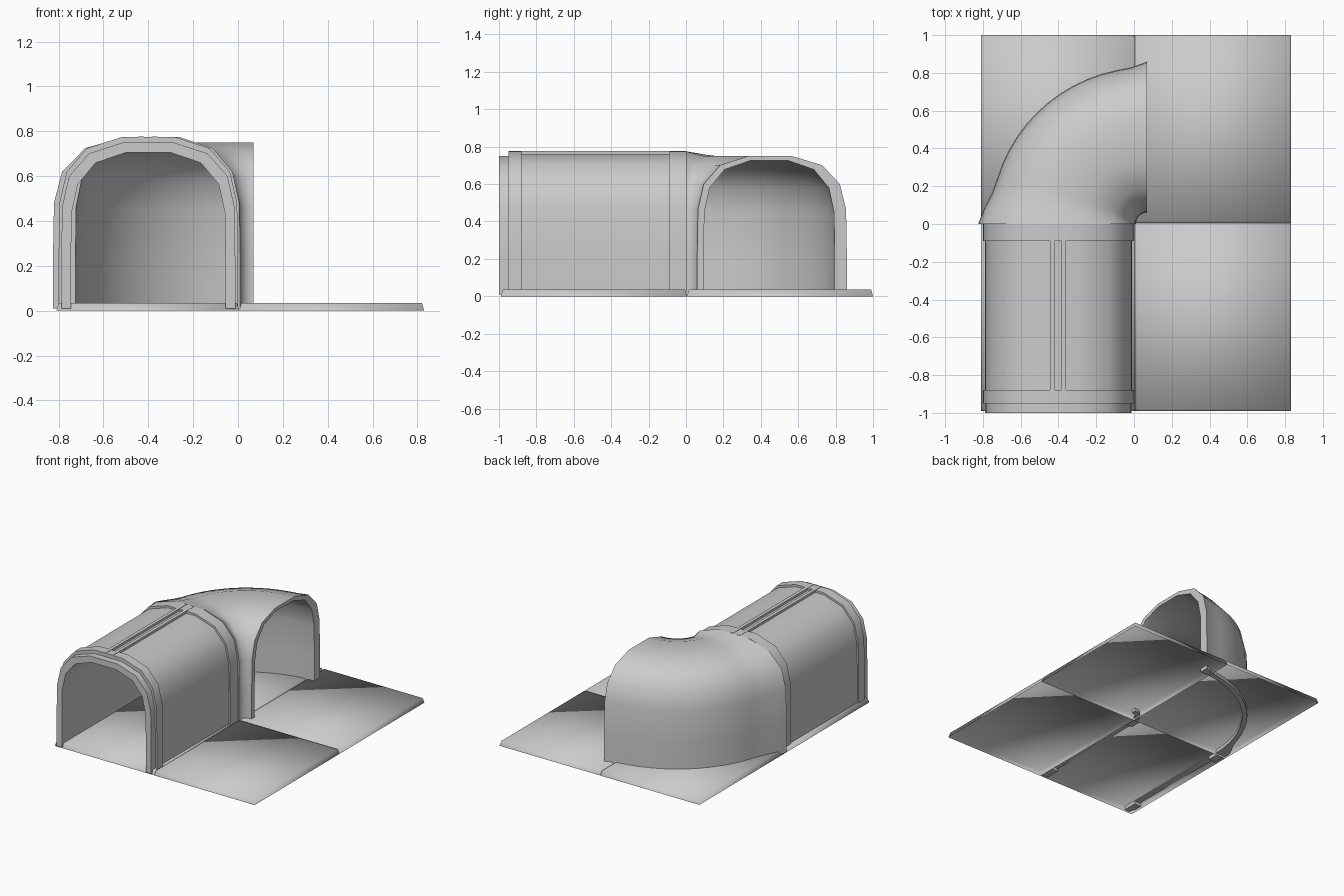
import bpy, bmesh, math
from mathutils import Vector

old = bpy.data.objects.get("Cube")
if old:
    bpy.data.objects.remove(old)

grey = bpy.data.materials.new("plain_grey")
grey.use_nodes = True
grey.diffuse_color = (0.6, 0.6, 0.6, 1)
grey.node_tree.nodes["Principled BSDF"].inputs["Base Color"].default_value = (0.6, 0.6, 0.6, 1)

# Half of the arch outline: (fraction of half width, fraction of height)
HALF_ARCH = [(1.0, 0.3), (0.99, 0.62), (0.91, 0.80), (0.68, 0.935), (0.29, 1.0)]


def finish(name, bm, angle):
    bmesh.ops.recalc_face_normals(bm, faces=bm.faces)
    mesh = bpy.data.meshes.new(name)
    bm.to_mesh(mesh)
    bm.free()
    mesh.materials.append(grey)
    obj = bpy.data.objects.new(name, mesh)
    bpy.context.collection.objects.link(obj)
    bpy.ops.object.select_all(action="DESELECT")
    bpy.context.view_layer.objects.active = obj
    obj.select_set(True)
    bpy.ops.object.shade_smooth_by_angle(angle=math.radians(angle))
    return obj


def arch(half, top, base):
    right = [(half, base)] + [(half * u, top * v) for u, v in HALF_ARCH]
    return right + [(-u, z) for u, z in reversed(right)]


def loft(name, rings, angle=35):
    """Join closed rings of points into a capped solid."""
    bm = bmesh.new()
    rows = [[bm.verts.new(p) for p in ring] for ring in rings]
    n = len(rows[0])
    for a, b in zip(rows, rows[1:]):
        for i in range(n):
            j = (i + 1) % n
            bm.faces.new((a[i], a[j], b[j], b[i]))
    # caps run as quads between the outer and inner outline
    for row in (rows[0], rows[-1]):
        for i in range(n // 2 - 1):
            bm.faces.new((row[i], row[i + 1], row[n - 2 - i], row[n - 1 - i]))
    return finish(name, bm, angle)


def box(name, x0, x1, y0, y1, z0, z1):
    bm = bmesh.new()
    bmesh.ops.create_cube(bm, size=1)
    for v in bm.verts:
        v.co = Vector((x1 if v.co.x > 0 else x0, y1 if v.co.y > 0 else y0,
                       z1 if v.co.z > 0 else z0))
    return finish(name, bm, 30)


# Floor tiles: open underneath, tapered rims, softly shaded
def tile(name, x0, x1, y0, y1):
    bm = bmesh.new()
    bmesh.ops.create_cube(bm, size=1)
    for v in bm.verts:
        inset = 0.01 if v.co.z > 0 else 0.0
        v.co = Vector((x1 - inset if v.co.x > 0 else x0 + inset,
                       y1 - inset if v.co.y > 0 else y0 + inset,
                       0.035 if v.co.z > 0 else 0.0))
    bm.normal_update()
    bmesh.ops.delete(bm, geom=[f for f in bm.faces if f.normal.z < -0.9], context="FACES")
    finish(name, bm, 180)


for side, x0, x1 in (("right", -0.81, 0.005), ("left", 0.005, 0.83)):
    tile("front_" + side + "_tile", x0, x1, -0.99, 0.005)
    tile("back_" + side + "_tile", x0, x1, 0.005, 1.0)

# Straight tunnel: lip, end rings and recessed middle
CX = -0.4


def straight(name, y0, y1, half, top, base):
    section = arch(half, top, base) + arch(0.345, 0.705, base)[::-1]
    loft(name, [[(CX + u, y, z) for u, z in section] for y in (y0, y1)])


straight("tunnel_lip", -1.0, -0.95, 0.388, 0.75, 0.01)
straight("tunnel_front_ring", -0.95, -0.88, 0.4, 0.775, 0.01)
straight("tunnel_body", -0.88, -0.09, 0.39, 0.76, 0.03)
straight("tunnel_back_ring", -0.09, 0.0, 0.4, 0.775, 0.01)

# Twin rails along the roof ridge
for name, x in (("right_roof_rail", -0.445), ("left_roof_rail", -0.385)):
    box(name, x, x + 0.025, -0.95, 0.0, 0.74, 0.777)

# Curved tunnel: the arch swept a quarter turn about the inner corner
PIVOT_X = 0.07
MID_RADIUS = 0.445
STEPS = 16
rings = []
for i in range(STEPS + 1):
    t = i / STEPS
    a = t * math.pi / 2
    # outer wall flares where it meets each joint
    flare = 0.065 * max(0, 1 - t * 7) + 0.03 * max(0, 1 - (1 - t) * 14)
    top = 0.775 - 0.025 * min(1, t * 6)
    section = []
    for u, z in arch(0.385, top, 0.01):
        section.append((u + (flare * u / 0.385 if u > 0 else 0), z))
    section += [(u, z) for u, z in arch(0.35, top - 0.025, 0.01)[::-1]]
    rings.append([(PIVOT_X - (MID_RADIUS + u) * math.cos(a),
                   (MID_RADIUS + u) * math.sin(a), z) for u, z in section])
loft("curved_tunnel", rings, 40)
